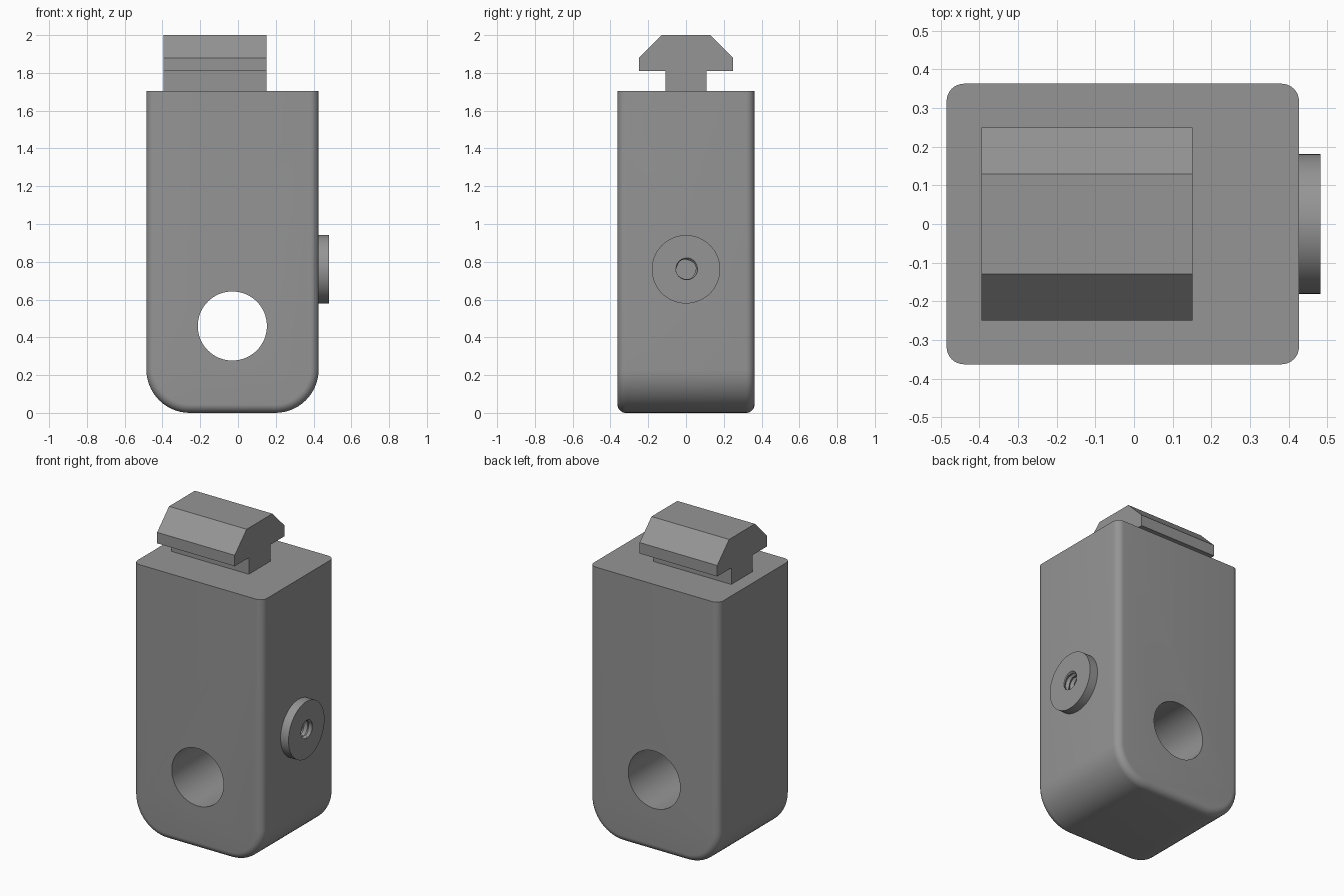
import bpy, bmesh, math
from mathutils import Matrix, Vector

if "Cube" in bpy.data.objects:
    bpy.data.objects.remove(bpy.data.objects["Cube"])

grey = bpy.data.materials.new("plain grey")
grey.diffuse_color = (0.3, 0.3, 0.3, 1)
grey.use_nodes = True
grey.node_tree.nodes["Principled BSDF"].inputs["Base Color"].default_value = grey.diffuse_color

X0, X1, YH, TOP = -0.485, 0.427, 0.363, 1.705   # body extents
R, FILLET = 0.23, 0.045                         # bottom corner and edge radii
BOSS_Z = 0.76


def finish(name, bm):
    bmesh.ops.recalc_face_normals(bm, faces=bm.faces)
    mesh = bpy.data.meshes.new(name)
    bm.to_mesh(mesh)
    bm.free()
    ob = bpy.data.objects.new(name, mesh)
    bpy.context.collection.objects.link(ob)
    mesh.materials.append(grey)
    return ob


def loft(name, rings):
    """Skin closed rings of points and cap both ends."""
    bm = bmesh.new()
    rows = [[bm.verts.new(p) for p in ring] for ring in rings]
    n = len(rows[0])
    for a, b in zip(rows, rows[1:]):
        for i in range(n):
            j = (i + 1) % n
            bm.faces.new((a[i], a[j], b[j], b[i]))
    bm.faces.new(rows[0])
    bm.faces.new(rows[-1])
    return finish(name, bm)


def cylinder(name, radius, depth, centre, axis):
    bm = bmesh.new()
    turn = Vector((0, 0, 1)).rotation_difference(Vector(axis)).to_matrix().to_4x4()
    bmesh.ops.create_cone(bm, cap_ends=True, segments=64, radius1=radius,
                          radius2=radius, depth=depth,
                          matrix=Matrix.Translation(centre) @ turn)
    return finish(name, bm)


def activate(ob):
    bpy.ops.object.select_all(action='DESELECT')
    ob.select_set(True)
    bpy.context.view_layer.objects.active = ob


def cut(ob, cutter):
    cutter.hide_render = True
    mod = ob.modifiers.new("cut", 'BOOLEAN')
    mod.operation, mod.object, mod.solver = 'DIFFERENCE', cutter, 'EXACT'
    activate(ob)
    bpy.ops.object.modifier_apply(modifier=mod.name)


def body_ring(inset, y):
    """Front outline with rounded bottom corners, shrunk everywhere but the top."""
    pts, r, steps = [(X0 + inset, y, TOP)], R - inset, 14
    for cx, start in ((X0 + R, math.pi), (X1 - R, 1.5 * math.pi)):
        for k in range(steps + 1):
            a = start + k * math.pi / 2 / steps
            pts.append((cx + r * math.cos(a), y, R + r * math.sin(a)))
    return pts + [(X1 - inset, y, TOP)]


# Body: outline lofted front to back with rounded front and back edges
arc = [k * math.pi / 16 for k in range(9)]
front = [(FILLET * (1 - math.sin(a)), -YH + FILLET * (1 - math.cos(a))) for a in arc]
back = [(d, -y) for d, y in reversed(front)]
body = loft("body", [body_ring(d, y) for d, y in front + back])

# Round boss on the right side
boss = cylinder("side_boss", 0.181, 0.076, (0.445, 0, BOSS_Z), (1, 0, 0))

# Cross hole through the body
cut(body, cylinder("cross_hole_cutter", 0.183, 1, (-0.03, 0, 0.46), (0, 1, 0)))

# Threaded bore: radius follows a helical triangle wave
PITCH, SEG = 0.032, 32
rings = []
for k in range(49):
    x = 0.15 + k * PITCH / 4
    ring = []
    for i in range(SEG):
        phase = (x / PITCH - i / SEG) % 1
        r = 0.05 + 0.015 * abs(2 * phase - 1)
        a = 2 * math.pi * i / SEG
        ring.append((x, r * math.cos(a), BOSS_Z + r * math.sin(a)))
    rings.append(ring)
bore = loft("thread_cutter", rings)
cut(body, bore)
cut(boss, bore)

# T-shaped slide on top: narrow neck and chamfered head
half = [(0.108, TOP - 0.01), (0.108, 1.81), (0.25, 1.81), (0.25, 1.88), (0.13, 2.0)]
outline = half + [(-y, z) for y, z in reversed(half)]
slide = loft("top_slide", [[(x, y, z) for y, z in outline] for x in (-0.395, 0.152)])

for ob in (body, boss):
    activate(ob)
    bpy.ops.object.shade_smooth_by_angle(angle=math.radians(30))

for ob in list(bpy.data.objects):
    if ob.name.endswith("_cutter"):
        bpy.data.objects.remove(ob)
